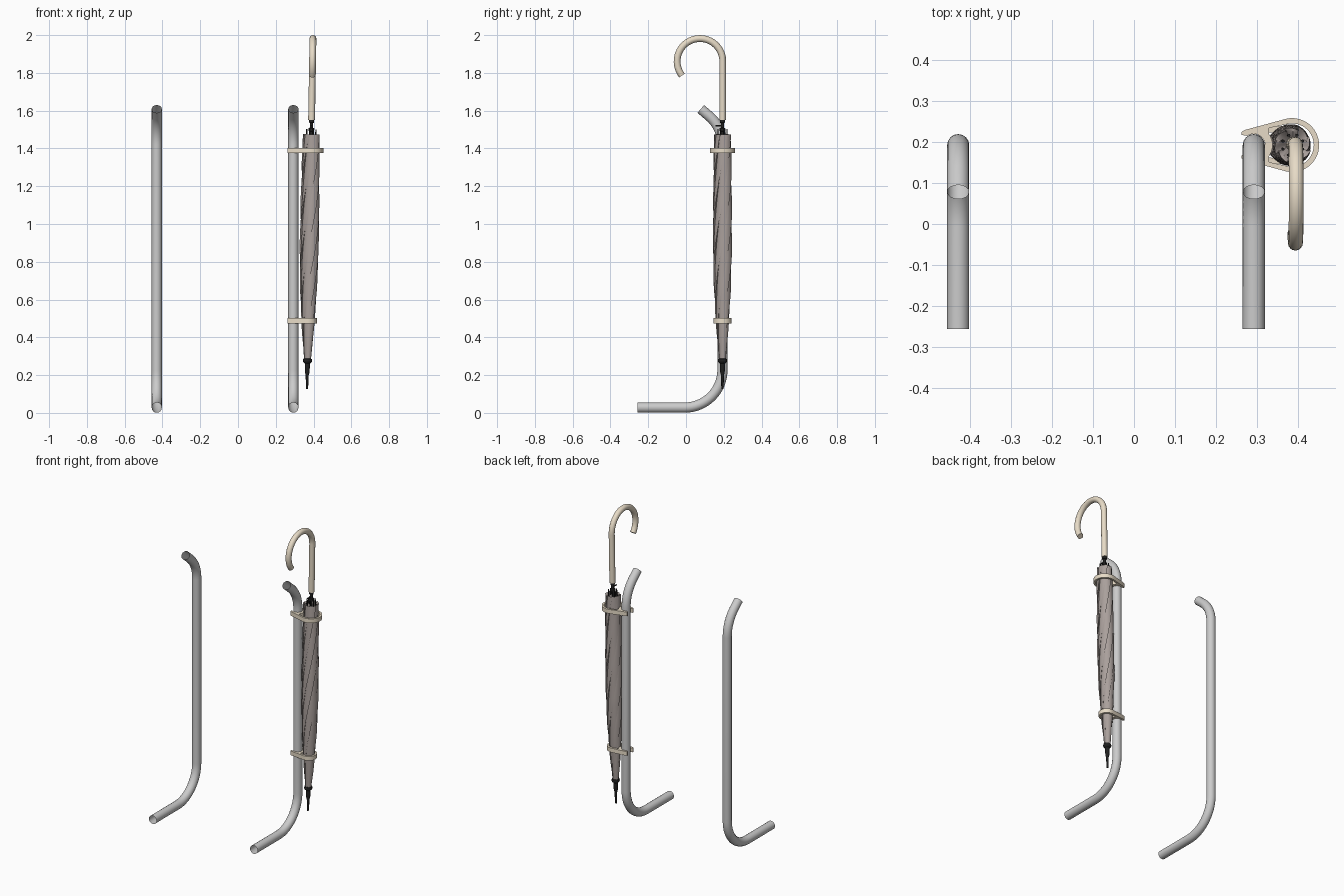
import bpy, bmesh
from math import sin, cos, pi, radians, atan
from mathutils import Matrix

if "Cube" in bpy.data.objects:
    bpy.data.objects.remove(bpy.data.objects["Cube"])

TUBE_X, BACK_Y = 0.293, 0.193
TILT = Matrix.Translation((0.363, BACK_Y, 0)) @ Matrix.Rotation(atan(0.0171), 4, 'Y')


def material(name, rgb):
    m = bpy.data.materials.new(name)
    m.diffuse_color = (*rgb, 1)
    m.use_nodes = True
    m.node_tree.nodes["Principled BSDF"].inputs["Base Color"].default_value = m.diffuse_color
    return m


CREAM = material("cream_plastic", (0.80, 0.71, 0.57))
CLOTH = material("brown_grey_cloth", (0.40, 0.35, 0.33))
BLACK = material("black_plastic", (0.015, 0.015, 0.015))


def finish(ob, mat=None, matrix=None, angle=35):
    bpy.ops.object.select_all(action='DESELECT')
    ob.select_set(True)
    bpy.context.view_layer.objects.active = ob
    if ob.type == 'CURVE':
        bpy.ops.object.convert(target='MESH')
        ob = bpy.context.object
    if mat:
        ob.data.materials.clear()
        ob.data.materials.append(mat)
    if matrix:
        ob.data.transform(matrix)
    bpy.ops.object.shade_smooth_by_angle(angle=radians(angle))
    return ob


def curve(name, loops, cyclic, dims):
    cu = bpy.data.curves.new(name, 'CURVE')
    cu.dimensions = dims
    for pts in loops:
        s = cu.splines.new('POLY')
        s.points.add(len(pts) - 1)
        for p, co in zip(s.points, pts):
            p.co = (*co, 1)
        s.use_cyclic_u = cyclic
    ob = bpy.data.objects.new(name, cu)
    bpy.context.collection.objects.link(ob)
    return ob


def pipe(name, pts, r, caps=False, **kw):
    ob = curve(name, [pts], False, '3D')
    ob.data.bevel_depth = r
    ob.data.bevel_resolution = 6
    ob.data.use_fill_caps = caps
    return finish(ob, **kw)


def arc(cx, cy, r, a0, a1, n):
    steps = [radians(a0 + (a1 - a0) * i / n) for i in range(n + 1)]
    return [(cx + r * cos(a), cy + r * sin(a)) for a in steps]


def rings_mesh(name, rings, **kw):
    bm = bmesh.new()
    rows = [[bm.verts.new(p) for p in ring] for ring in rings]
    n = len(rows[0])
    for a, b in zip(rows, rows[1:]):
        for i in range(n):
            j = (i + 1) % n
            bm.faces.new((a[i], a[j], b[j], b[i]))
    bm.faces.new(rows[0][::-1])
    bm.faces.new(rows[-1])
    me = bpy.data.meshes.new(name)
    bm.to_mesh(me)
    bm.free()
    ob = bpy.data.objects.new(name, me)
    bpy.context.collection.objects.link(ob)
    return finish(ob, **kw)


def lathe(name, profile, n=20):
    rings = [[(r * cos(2 * pi * i / n), r * sin(2 * pi * i / n), z) for i in range(n)]
             for r, z in profile]
    return rings_mesh(name, rings, mat=BLACK, matrix=TILT)


# Bent open steel tubes
path = [(-0.257, 0.028)] + arc(BACK_Y - 0.2, 0.228, 0.2, -90, 0, 16)
path += arc(BACK_Y - 0.2, 1.419, 0.2, 0, 49, 10) + [(0.078, 1.609)]
for side, x in (("left", -0.430), ("right", TUBE_X)):
    pipe("frame_tube_" + side, [(x, y, z) for y, z in path], 0.027)


# Clips: a forked jaw on the tube and a loop around the umbrella
def clip(name, z, ring):
    ux = 0.363 + 0.0171 * z - TUBE_X
    outer = [(-0.03, 0.032), (-0.022, 0.037)] + arc(ux, 0, ring, 102, -102, 28)
    outer += [(-0.022, -0.037), (-0.03, -0.032), (-0.03, -0.025)]
    outer += arc(0, 0, 0.0275, -125, 125, 20) + [(-0.03, 0.025)]
    hole = arc(ux, 0, ring - 0.013, 108, -108, 28)
    k = ring / 0.065
    hole += [(0.037, -0.041 * k)] + arc(0, 0, 0.046, -35, 35, 8) + [(0.037, 0.041 * k)]
    loops = [[(x + TUBE_X, y + BACK_Y, 0) for x, y in lp] for lp in (outer, hole)]
    ob = curve(name, loops, True, '2D')
    ob.data.fill_mode = 'BOTH'
    ob.data.extrude = 0.0135
    finish(ob, mat=CREAM, matrix=Matrix.Translation((0, 0, z)))


clip("upper_clip", 1.39, 0.066)
clip("lower_clip", 0.488, 0.048)

# Furled canopy with spiral overlapping pleats
SHAPE = [(0.27, 0.017), (0.38, 0.027), (0.5, 0.036), (0.65, 0.044), (0.8, 0.049),
         (1.0, 0.050), (1.2, 0.048), (1.475, 0.045)]


def canopy_radius(z):
    for (z0, r0), (z1, r1) in zip(SHAPE, SHAPE[1:]):
        if z <= z1:
            return r0 + (r1 - r0) * (z - z0) / (z1 - z0)
    return SHAPE[-1][1]


FOLDS, PER = 8, 8


def pleat_ring(z, scale=1, wave=0):
    ring = []
    for i in range(FOLDS * PER):
        f, j = divmod(i, PER)
        t = j / (PER - 1)
        a = 2 * pi * (f + t * 1.12) / FOLDS + 3.6 * (z - 0.27)
        wob = 0.03 * sin(2.3 * f + 9 * z)
        r = canopy_radius(z) * scale * (0.83 + 0.19 * t ** 0.7 + wob)
        ring.append((r * cos(a), r * sin(a), z + wave * sin(5 * a)))
    return ring


rings = [pleat_ring(0.27 + 1.205 * i / 48) for i in range(49)]
rings += [pleat_ring(1.47, 0.8, 0.004), pleat_ring(1.45, 0.35)]
rings_mesh("furled_canopy", rings, mat=CLOTH, matrix=TILT)

# Ferrule, tip, shaft and runner
lathe("tip_ferrule", [(0.004, 0.127), (0.006, 0.13), (0.008, 0.2), (0.012, 0.215),
                      (0.014, 0.262), (0.023, 0.27), (0.025, 0.278), (0.022, 0.286), (0.01, 0.29)])
lathe("shaft_runner", [(0.009, 1.44), (0.009, 1.49), (0.015, 1.492), (0.015, 1.507),
                       (0.009, 1.51), (0.009, 1.535), (0.014, 1.537), (0.014, 1.556)])
for i in range(8):
    a = 2 * pi * (i + 0.5) / 8
    pipe("rib_end_%d" % (i + 1), [(0.026 * cos(a), 0.026 * sin(a), z) for z in (1.45, 1.502)],
         0.0035, True, mat=BLACK, matrix=TILT)
pipe("closure_stud", [(0, -0.038, 1.52), (0, -0.005, 1.52)], 0.004, True, mat=BLACK, matrix=TILT)

# Crook handle
hook = [(0.002, 1.55)] + arc(-0.119, 1.861, 0.121, 0, 218, 36)
pipe("crook_handle", [(0, y, z) for y, z in hook], 0.018, True, mat=CREAM, matrix=TILT)
